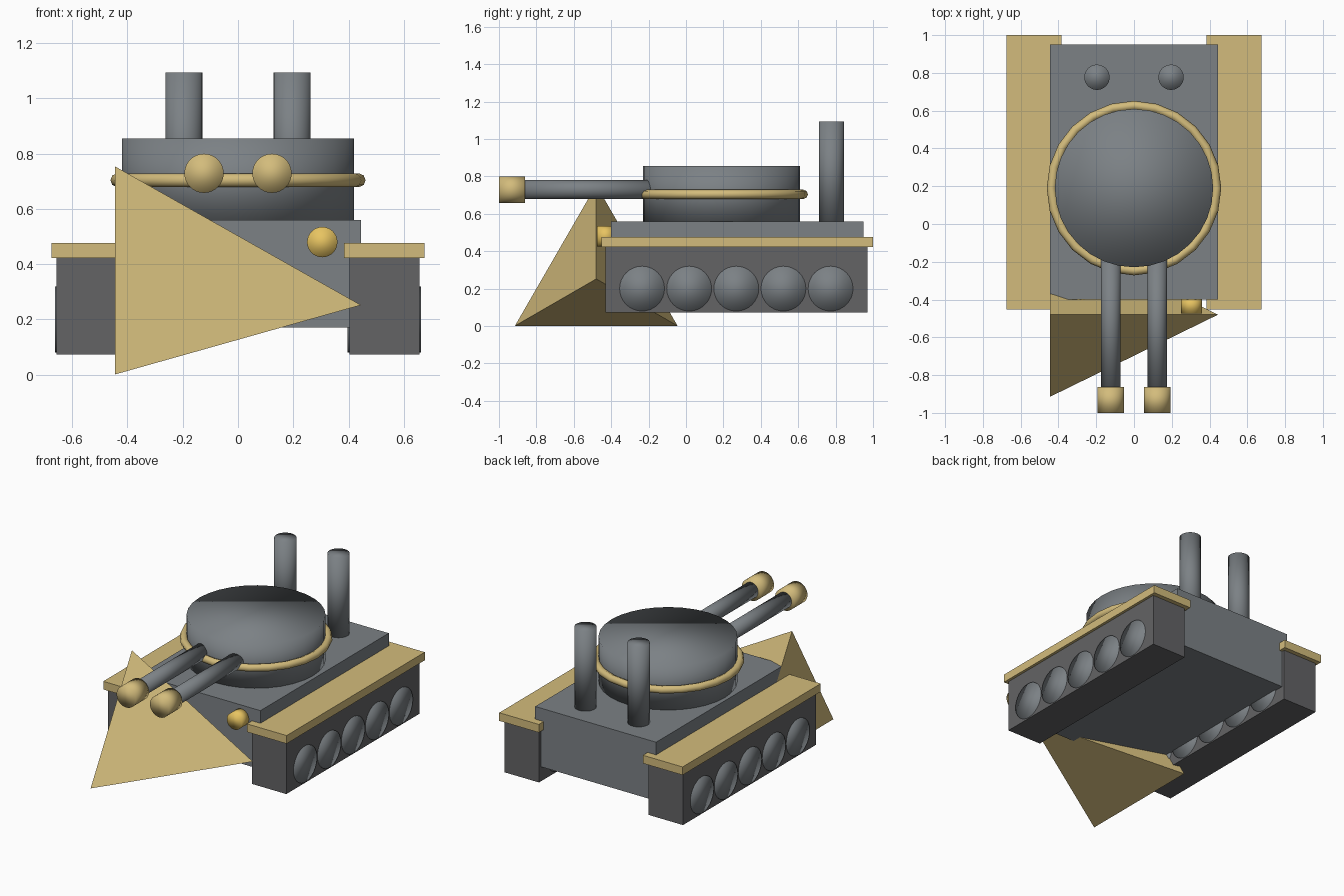
import bpy, bmesh
from mathutils import Matrix, Vector

if "Cube" in bpy.data.objects:
    bpy.data.objects.remove(bpy.data.objects["Cube"])


def make_material(name, rgb):
    mat = bpy.data.materials.new(name)
    mat.diffuse_color = (*rgb, 1)
    mat.use_nodes = True
    mat.node_tree.nodes["Principled BSDF"].inputs["Base Color"].default_value = mat.diffuse_color
    return mat


STEEL = make_material("steel", (0.20, 0.22, 0.235))
TREAD = make_material("tread", (0.125, 0.125, 0.13))
SAND = make_material("sand", (0.65, 0.50, 0.20))
LAMP = make_material("lamp", (0.80, 0.55, 0.12))

# local z axis turned onto the named world axis
AXIS = {
    "X": Matrix(((0, 0, 1), (1, 0, 0), (0, 1, 0))).to_4x4(),
    "Y": Matrix(((0, 1, 0), (0, 0, 1), (1, 0, 0))).to_4x4(),
    "Z": Matrix.Identity(4),
}


def add_object(name, bm, mat, location, smooth):
    mesh = bpy.data.meshes.new(name)
    bmesh.ops.recalc_face_normals(bm, faces=bm.faces)
    for face in bm.faces:
        face.smooth = smooth
    bm.to_mesh(mesh)
    bm.free()
    mesh.materials.append(mat)
    obj = bpy.data.objects.new(name, mesh)
    obj.location = location
    bpy.context.collection.objects.link(obj)
    return obj


def box(name, low, high, mat):
    low, high = Vector(low), Vector(high)
    bm = bmesh.new()
    bmesh.ops.create_cube(bm, size=1)
    bmesh.ops.scale(bm, vec=high - low, verts=bm.verts)
    return add_object(name, bm, mat, (low + high) / 2, False)


def cylinder(name, center, radius, depth, axis, mat, tip=None, sides=32, smooth=True):
    bm = bmesh.new()
    bmesh.ops.create_cone(bm, cap_ends=True, segments=sides, radius1=radius,
                          radius2=radius if tip is None else tip,
                          depth=depth, matrix=AXIS[axis])
    bmesh.ops.remove_doubles(bm, verts=bm.verts, dist=1e-5)
    return add_object(name, bm, mat, center, smooth)


# hull and turret
box("hull", (-0.445, -0.40, 0.17), (0.445, 0.95, 0.56), STEEL)
cylinder("turret", (0, 0.19, 0.705), 0.419, 0.30, "Z", STEEL)

# ring around the turret
bpy.ops.mesh.primitive_torus_add(location=(0, 0.19, 0.704), major_radius=0.437,
                                 minor_radius=0.025, major_segments=24, minor_segments=8)
ring = bpy.context.object
ring.name = "turret_ring"
ring.data.materials.append(SAND)
bpy.ops.object.shade_smooth()

# three-sided ram plough lying across the nose
cylinder("plough", (0, -0.48, 0.252), 0.502, 0.89, "X", SAND, tip=0, sides=3, smooth=False)

# paired parts
for side, s in (("left", -1), ("right", 1)):
    def span(a, b):
        return (min(s * a, s * b), max(s * a, s * b))

    # running gear
    x0, x1 = span(0.403, 0.657)
    box(f"{side}_track", (x0, -0.43, 0.073), (x1, 0.97, 0.425), TREAD)
    x0, x1 = span(0.383, 0.675)
    box(f"{side}_fender", (x0, -0.453, 0.422), (x1, 1.0, 0.476), SAND)
    for i in range(5):
        cylinder(f"{side}_wheel_{i + 1}", (s * 0.529, -0.235 + 0.252 * i, 0.20),
                 0.12, 0.267, "X", STEEL)

    # gun barrel and muzzle
    cylinder(f"{side}_barrel", (s * 0.123, -0.53, 0.729), 0.051, 0.74, "Y", STEEL)
    cylinder(f"{side}_muzzle", (s * 0.123, -0.931, 0.729), 0.071, 0.138, "Y", SAND)

    # exhaust stack and headlight
    cylinder(f"{side}_exhaust", (s * 0.196, 0.777, 0.82), 0.067, 0.546, "Z", STEEL)
    cylinder(f"{side}_headlight", (s * 0.305, -0.43, 0.48), 0.055, 0.09, "Y", LAMP)
